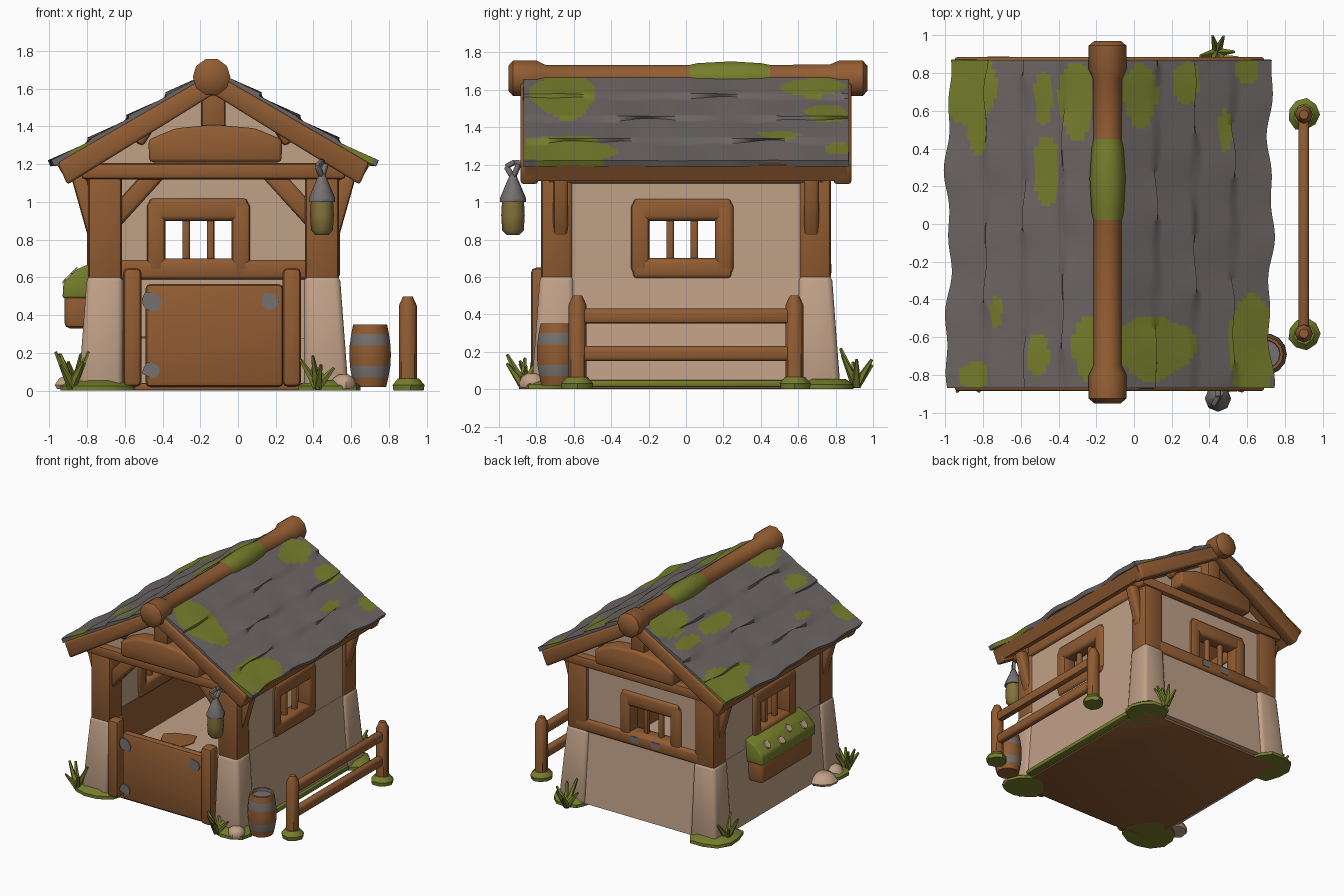
import bpy, bmesh, math, random
from mathutils import Matrix, Vector

random.seed(4)
if "Cube" in bpy.data.objects:
    bpy.data.objects.remove(bpy.data.objects["Cube"])

CX = -0.13  # centre line of the house
IDENT = Matrix.Identity(4)


def material(name, r, g, b):
    m = bpy.data.materials.new(name)
    m.use_nodes = True
    m.diffuse_color = (r, g, b, 1)
    m.node_tree.nodes["Principled BSDF"].inputs["Base Color"].default_value = (r, g, b, 1)
    return m


WOOD = material("brown wood", 0.285, 0.108, 0.032)
PLASTER = material("tan plaster", 0.53, 0.355, 0.245)
SLATE = material("grey slate", 0.15, 0.133, 0.128)
MOSS = material("green moss", 0.18, 0.21, 0.025)
METAL = material("grey metal", 0.18, 0.165, 0.16)
GLASS = material("dull yellow glass", 0.23, 0.165, 0.045)


def finish(bm, name, *mats, angle=45):
    bmesh.ops.recalc_face_normals(bm, faces=bm.faces)
    me = bpy.data.meshes.new(name)
    bm.to_mesh(me)
    bm.free()
    for m in mats:
        me.materials.append(m)
    ob = bpy.data.objects.new(name, me)
    bpy.context.collection.objects.link(ob)
    bpy.ops.object.select_all(action='DESELECT')
    ob.select_set(True)
    bpy.context.view_layer.objects.active = ob
    bpy.ops.object.shade_smooth_by_angle(angle=math.radians(angle))
    return ob


def bevel(bm, r):
    if r:
        bmesh.ops.bevel(bm, geom=bm.edges[:], offset=r, segments=2, profile=0.5, affect='EDGES')


def box(name, x, y, z, mat, r=0.02, M=IDENT, flare=(0, 0)):
    """Rounded box from three (low, high) ranges; flare pushes one side of the foot outward."""
    bm = bmesh.new()
    bmesh.ops.create_cube(bm, size=1)
    for v in bm.verts:
        unit = v.co.copy()
        v.co = [(a + b) / 2 + c * (b - a) for (a, b), c in zip((x, y, z), unit)]
        if unit.z < 0:
            v.co.x += flare[0] if unit.x * flare[0] > 0 else 0
            v.co.y += flare[1] if unit.y * flare[1] > 0 else 0
    bevel(bm, r)
    bm.transform(M)
    return finish(bm, name, mat)


def beam(name, a, b, w, mat, r=0.02):
    """Square timber between two points."""
    a, b = Vector(a), Vector(b)
    M = Matrix.Translation((a + b) / 2) @ (b - a).to_track_quat('Z', 'Y').to_matrix().to_4x4()
    h = (b - a).length / 2
    return box(name, (-w / 2, w / 2), (-w / 2, w / 2), (-h, h), mat, r, M)


def prism(name, pts, y0, y1, mat, r=0.0):
    """Outline in x/z, relative to the centre line, extruded along y."""
    bm = bmesh.new()
    f = bm.faces.new([bm.verts.new((CX + x, y0, z)) for x, z in pts])
    ext = bmesh.ops.extrude_face_region(bm, geom=[f])["geom"]
    bmesh.ops.translate(bm, vec=(0, y1 - y0, 0), verts=[e for e in ext if isinstance(e, bmesh.types.BMVert)])
    bevel(bm, r)
    return finish(bm, name, mat)


def lathe(name, prof, loc, mats, rule=None, n=12, M=IDENT, wobble=0.0):
    """Turned shape from (radius, height) points."""
    bm = bmesh.new()
    wob = [1 + random.uniform(-wobble, wobble) for _ in range(n)]
    rings = [[bm.verts.new((r * wob[i] * math.cos(math.tau * i / n), r * wob[i] * math.sin(math.tau * i / n), h))
              for i in range(n)] for r, h in prof]
    for a, b in zip(rings, rings[1:]):
        for i in range(n):
            f = bm.faces.new((a[i], a[(i + 1) % n], b[(i + 1) % n], b[i]))
            f.material_index = rule(f.calc_center_median().z) if rule else 0
    bm.faces.new(rings[0])
    cap = bm.faces.new(rings[-1])
    cap.material_index = rule(prof[-1][1]) if rule else 0
    bm.transform(Matrix.Translation(loc) @ M)
    return finish(bm, name, *mats)


# Floor, raised inside
box("floor_base", (CX - 0.66, CX + 0.66), (-0.76, 0.76), (0, 0.04), WOOD, 0.01)
box("raised_floor", (CX - 0.6, CX + 0.6), (-0.7, 0.7), (0.03, 0.28), PLASTER, 0)
for x, y, r in ((-0.4, -0.15, 0.13), (-0.12, -0.38, 0.11), (0.02, 0.08, 0.07)):
    lathe("floor_patch", [(r, 0), (r, 0.006)], (x, y, 0.28), [WOOD], wobble=0.35)


# Walls with barred windows, outward is local +y
def window_wall(side, M, half, c, foot):
    t = (-0.04, 0.04)
    for z in ((0.03, 0.66), (0.94, 1.17)):
        box(side + "_wall", (-half, half), t, z, PLASTER, 0, M)
    for u in ((-half, c - 0.24), (c + 0.24, half)):
        box(side + "_wall", u, t, (0.66, 0.94), PLASTER, 0, M)
    box(side + "_wall_foot", (-half, half), (-0.02, 0.042), (0.02, 0.6), PLASTER, 0, M, (0, foot))
    f = (-0.06, 0.06)
    for s in (-1, 1):
        box(side + "_window_jamb", sorted((c + s * 0.175, c + s * 0.275)), f, (0.62, 1.0), WOOD, 0.025, M)
        beam(side + "_window_bar", M @ Vector((c + s * 0.065, 0, 0.66)), M @ Vector((c + s * 0.065, 0, 0.94)),
             0.04, WOOD, 0.012)
    for z in ((0.59, 0.7), (0.9, 1.02)):
        box(side + "_window_rail", (c - 0.265, c + 0.265), f, z, WOOD, 0.025, M)


def wall_frame(x, y, deg):
    return Matrix.Translation((x, y, 0)) @ Matrix.Rotation(math.radians(deg), 4, 'Z')


window_wall("back", wall_frame(CX, 0.71, 0), 0.6, -0.08, 0.05)
window_wall("right_side", wall_frame(CX + 0.61, 0, -90), 0.68, 0.02, 0.045)
window_wall("left_side", wall_frame(CX - 0.61, 0, 90), 0.68, -0.02, 0.045)
box("back_middle_rail", (CX - 0.6, CX + 0.6), (0.65, 0.775), (0.59, 0.69), WOOD)
for x in (-0.08, -0.27):
    box("back_sill_patch", (x - 0.035, x + 0.035), (0.77, 0.779), (0.62, 0.67), METAL, 0)

# Corner posts, eave braces and mossy feet
for sx in (-1, 1):
    for sy in (-1, 1):
        x, y = CX + sx * 0.575, sy * 0.69
        box("corner_post", (x - 0.09, x + 0.09), (y - 0.085, y + 0.085), (0.58, 1.18), WOOD, 0.025)
        box("corner_pillar", (x - 0.095, x + 0.095), (y - 0.09, y + 0.09), (0.01, 0.61), PLASTER, 0.03,
            flare=(sx * 0.045, sy * 0.045))
        beam("eave_brace", (x + sx * 0.05, y - sy * 0.02, 0.82), (x + sx * 0.14, y - sy * 0.02, 1.14), 0.08, WOOD)
        r = 0.2 if sx < 0 else 0.16
        lathe("corner_moss", [(r, 0), (r, 0.025), (r * 0.7, 0.055)],
              (x + sx * 0.04, sy * (0.7 if sx < 0 else 0.75), 0), [MOSS], n=11, wobble=0.12)
    box("wall_plate", (CX + sx * 0.61 - 0.06, CX + sx * 0.61 + 0.06), (-0.75, 0.75), (1.1, 1.2), WOOD)
    box("inner_wainscot", sorted((CX + sx * 0.565, CX + sx * 0.575)), (-0.6, 0.66), (0.27, 0.6), WOOD, 0)
box("wall_moss", (0.5, 0.59), (-0.6, 0.6), (0.012, 0.05), MOSS, 0.012)

# Gables, front and back
for s in (-1, 1):
    side = "front" if s < 0 else "back"
    y = lambda a, b: sorted((s * a, s * b))
    prism(side + "_gable", [(-0.66, 1.17), (0.66, 1.17), (0, 1.57)], *y(0.66, 0.73), PLASTER)
    box(side + "_tie_beam", (CX - 0.7, CX + 0.7), y(0.63, 0.79), (1.12, 1.205), WOOD)
    prism(side + "_arched_beam", [(-0.34, 1.21), (0.36, 1.21), (0.365, 1.33), (0.22, 1.39), (0, 1.41),
                                  (-0.2, 1.39), (-0.345, 1.33)], *y(0.68, 0.85), WOOD, 0.02)
    box(side + "_king_post", (CX - 0.065, CX + 0.065), y(0.68, 0.82), (1.37, 1.66), WOOD)
    for sx in (-1, 1):
        beam(side + "_gable_strut", (CX + sx * 0.4, s * 0.74, 1.31), (CX + sx * 0.31, s * 0.74, 1.45), 0.06, WOOD)
        if s < 0:
            beam("opening_brace", (CX + sx * 0.535, -0.7, 0.9), (CX + sx * 0.29, -0.7, 1.17), 0.1, WOOD)


# Timber roof deck and barge boards
SLOPE = 0.58


def chevron(w, top, thick):
    return [(-w, top - SLOPE * w), (0, top), (w, top - SLOPE * w),
            (w - 0.05, top - thick - SLOPE * w), (0, top - thick), (0.05 - w, top - thick - SLOPE * w)]


prism("roof_deck", chevron(0.83, 1.68, 0.085), -0.86, 0.86, WOOD)
for y0 in (-0.885, 0.79):
    prism("barge_board", chevron(0.825, 1.685, 0.115), y0, y0 + 0.095, WOOD, 0.015)

# Slate slopes in overlapping courses, moss where a face lies in a patch
PATCHES = [(-0.88, 0.74, 0.14, 0.24), (-0.83, 0.5, 0.05, 0.13), (-0.31, 0.66, 0.09, 0.22),
           (-0.48, 0.66, 0.05, 0.14), (-0.46, 0.28, 0.07, 0.17), (0.03, 0.68, 0.09, 0.17),
           (0.27, 0.75, 0.07, 0.12), (0.48, 0.5, 0.04, 0.13), (0.6, 0.82, 0.06, 0.07),
           (-0.51, -0.7, 0.06, 0.11), (0.1, -0.66, 0.22, 0.17), (0.63, -0.65, 0.14, 0.28),
           (-0.85, -0.8, 0.08, 0.08), (-0.25, -0.66, 0.08, 0.17), (-0.73, -0.46, 0.03, 0.08)]


def mossy(c):
    wave = 0.12 * math.sin(23 * c.x) + 0.12 * math.sin(19 * c.y)
    return any(((c.x - x) / a) ** 2 + ((c.y - y) / b) ** 2 < 1 + wave for x, y, a, b in PATCHES)


for s in (-1, 1):
    bm = bmesh.new()
    rows = []
    for course in range(4):
        for step in range(9):
            f = step / 8.4
            row = []
            for j in range(111):
                y = -0.87 + 1.74 * j / 110
                bump = 0.007 * math.sin(7 * y + 2.3 * course + s) + 0.005 * math.sin(17 * y + course)
                d = 0.05 + 0.815 * (course + f) / 4 + bump * (1 + course * 0.3)
                z = 1.703 - SLOPE * d + 0.016 * f + bump * f
                row.append(bm.verts.new((CX + s * d, y, z)))
            rows.append(row)
    for a, b in zip(rows, rows[1:]):
        for j in range(110):
            face = bm.faces.new((a[j], a[j + 1], b[j + 1], b[j]))
            face.material_index = int(mossy(face.calc_center_median()))
    top = bm.faces[:]
    bmesh.ops.recalc_face_normals(bm, faces=top)
    bmesh.ops.solidify(bm, geom=top, thickness=0.035 if top[0].normal.z > 0 else -0.035)
    finish(bm, "slate_slope", SLATE, MOSS, angle=50)

# Ridge log with knobbed ends and a moss sleeve
lathe("ridge_log", [(0.07, -0.95), (0.1, -0.925), (0.1, -0.8), (0.075, -0.75), (0.075, 0.02), (0.085, 0.06),
                    (0.095, 0.24), (0.085, 0.4), (0.075, 0.45), (0.078, 0.77), (0.1, 0.82), (0.1, 0.945), (0.07, 0.97)],
      (-0.14, 0, 1.662), [WOOD, MOSS], lambda h: int(0.02 < h < 0.45), 10, Matrix.Rotation(-math.pi / 2, 4, 'X'))

# Half door with posts and metal corners
box("half_door", (-0.49, 0.24), (-0.8, -0.73), (0.02, 0.565), WOOD, 0.025)
for x in (-0.56, 0.285):
    box("door_post", (x - 0.05, x + 0.05), (-0.83, -0.72), (0.02, 0.65), WOOD, 0.03)
for x, z, r in ((-0.46, 0.47, 0.055), (0.17, 0.47, 0.05), (-0.46, 0.11, 0.045)):
    lathe("door_corner_patch", [(r, 0), (r, 0.009)], (x, -0.798, z), [METAL], n=9,
          M=Matrix.Rotation(math.pi / 2, 4, 'X'), wobble=0.15)

# Window planter on the left side
box("planter_box", (-0.92, -0.77), (-0.33, 0.33), (0.33, 0.54), WOOD, 0.03)
prism("planter_moss", [(-0.8, 0.49), (-0.795, 0.57), (-0.73, 0.64), (-0.64, 0.68), (-0.63, 0.49)],
      -0.35, 0.34, MOSS, 0.012)
for y, t in ((-0.24, 0.4), (-0.08, 0.8), (0.06, 0.3), (0.22, 0.6)):
    lathe("planter_flower", [(0.034, 0), (0.03, 0.008)], (-0.925 + 0.065 * t, y, 0.57 + 0.07 * t), [PLASTER], n=9,
          M=Matrix.Rotation(-math.pi / 4, 4, 'Y'), wobble=0.12)

# Lantern hanging from the eave
LX, LY = 0.445, -0.925
lathe("lantern_body", [(0.035, 0.825), (0.058, 0.85), (0.063, 0.93), (0.058, 1.02)], (LX, LY, 0), [GLASS], n=8)
lathe("lantern_cap", [(0.07, 1.0), (0.07, 1.02), (0.045, 1.08), (0.015, 1.15)], (LX, LY, 0), [METAL], n=8)
for a, b in (((0, 0, 1.13), (-0.025, -0.035, 1.19)), ((-0.025, -0.035, 1.19), (0, 0.01, 1.215)),
             ((0, 0.01, 1.215), (0, 0.09, 1.2)), ((0, 0, 1.13), (0.02, 0.03, 1.2))):
    beam("lantern_hook", (LX + a[0], LY + a[1], a[2]), (LX + b[0], LY + b[1], b[2]), 0.026, METAL, 0.006)

# Barrel with metal bands and a sunken metal top
lathe("barrel", [(0.085, 0.02), (0.097, 0.07), (0.107, 0.13), (0.11, 0.19), (0.108, 0.24), (0.1, 0.3),
                 (0.09, 0.35), (0.075, 0.35), (0.072, 0.33)], (0.7, -0.69, 0), [WOOD, METAL],
      lambda h: int(0.07 < h < 0.13 or 0.24 < h < 0.3 or 0.328 < h < 0.345), 14)

# Fence
for y in (-0.58, 0.58):
    lathe("fence_post", [(0.048, 0.02), (0.048, 0.45), (0.025, 0.5)], (0.9, y, 0), [WOOD], n=8)
    lathe("fence_moss", [(0.08, 0), (0.085, 0.03), (0.055, 0.065)], (0.9, y, 0), [MOSS], n=9, wobble=0.08)
for z in (0.19, 0.39):
    box("fence_rail", (0.872, 0.928), (-0.58, 0.58), (z - 0.04, z + 0.04), WOOD)

# Grass tufts
for x, y in ((-0.88, -0.82), (0.42, -0.87), (0.44, 0.91), (-0.86, 0.7)):
    bm = bmesh.new()
    for i in range(6):
        a = math.tau * i / 6 + random.uniform(-0.3, 0.3)
        lean = Vector((math.cos(a) * 0.09, math.sin(a) * 0.09, random.uniform(0.08, 0.2)))
        M = Matrix.Translation(Vector((x, y, 0.02)) + lean / 2) @ lean.to_track_quat('Z', 'Y').to_matrix().to_4x4()
        bmesh.ops.create_cone(bm, cap_ends=True, segments=5, radius1=0.028, radius2=0.008,
                              depth=lean.length, matrix=M)
    finish(bm, "grass_tuft", MOSS)

# Loose stones
for x, y, r in ((0.56, -0.82, 0.07), (-0.86, -0.54, 0.11), (-0.84, -0.7, 0.08)):
    lathe("stone", [(r * 0.9, 0.01), (r, 0.03), (r * 0.8, 0.065), (r * 0.4, 0.085)], (x, y, 0), [PLASTER],
          n=9, wobble=0.08)
